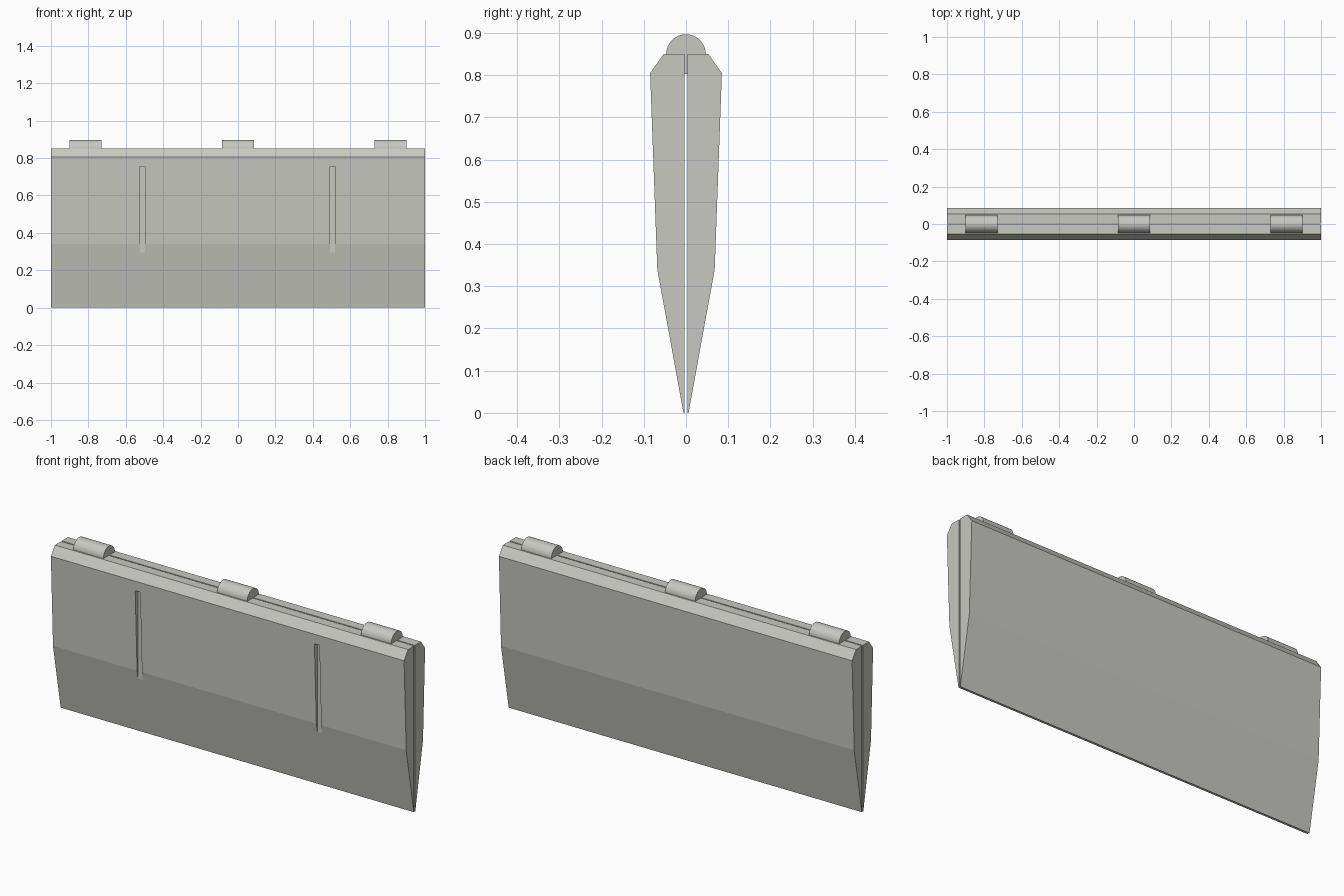
import bpy
import bmesh
from math import pi
from mathutils import Matrix, Vector

cube = bpy.data.objects.get("Cube")
if cube:
    bpy.data.objects.remove(cube, do_unlink=True)

# One warm grey for the whole model
grey = bpy.data.materials.new("warm_grey")
colour = (0.58, 0.58, 0.54, 1)
grey.diffuse_color = colour
grey.use_nodes = True
grey.node_tree.nodes["Principled BSDF"].inputs["Base Color"].default_value = colour


def make_object(name, bm):
    bmesh.ops.recalc_face_normals(bm, faces=bm.faces)
    mesh = bpy.data.meshes.new(name)
    bm.to_mesh(mesh)
    bm.free()
    mesh.materials.append(grey)
    obj = bpy.data.objects.new(name, mesh)
    bpy.context.collection.objects.link(obj)
    return obj


def panel(name, side):
    """Extrude the half profile (depth, height) along the full width."""
    profile = [(0.003, 0), (0.006, 0), (0.068, 0.34),
               (0.085, 0.805), (0.053, 0.85), (0.003, 0.85)]
    bm = bmesh.new()
    face = bm.faces.new([bm.verts.new((-1, side * y, z)) for y, z in profile])
    grown = bmesh.ops.extrude_face_region(bm, geom=[face])["geom"]
    verts = [v for v in grown if isinstance(v, bmesh.types.BMVert)]
    bmesh.ops.translate(bm, verts=verts, vec=(2, 0, 0))
    return make_object(name, bm)


# Two mirrored halves with a thin gap between them
front_panel = panel("front_panel", -1)
panel("back_panel", 1)

# Upright slots in the front, running out through the lower slope
low, high = Vector((-0.014, -0.2, 0.25)), Vector((0.014, -0.06, 0.755))
bm = bmesh.new()
for x in (-0.51, 0.505):
    place = Matrix.Translation((low + high) / 2 + Vector((x, 0, 0)))
    bmesh.ops.create_cube(bm, size=1, matrix=place @ Matrix.Diagonal((*(high - low), 1)))
cutter = make_object("slot_cutter", bm)
cutter.hide_render = True
cut = front_panel.modifiers.new("slots", "BOOLEAN")
cut.operation = "DIFFERENCE"
cut.solver = "EXACT"
cut.object = cutter
bpy.context.view_layer.update()
graph = bpy.context.evaluated_depsgraph_get()
front_panel.data = bpy.data.meshes.new_from_object(front_panel.evaluated_get(graph))
front_panel.modifiers.clear()
bpy.data.objects.remove(cutter, do_unlink=True)

# Round hinge barrels sunk halfway into the top edge
for label, x in (("right", -0.815), ("middle", 0), ("left", 0.815)):
    bm = bmesh.new()
    bmesh.ops.create_cone(bm, cap_ends=True, segments=48, radius1=0.047, radius2=0.047,
                          depth=0.17, matrix=Matrix.Rotation(pi / 2, 4, "Y"))
    barrel = make_object(label + "_hinge_barrel", bm)
    barrel.location = (x, 0, 0.85)
    bpy.ops.object.select_all(action="DESELECT")
    barrel.select_set(True)
    bpy.context.view_layer.objects.active = barrel
    bpy.ops.object.shade_smooth_by_angle(angle=pi / 6)
